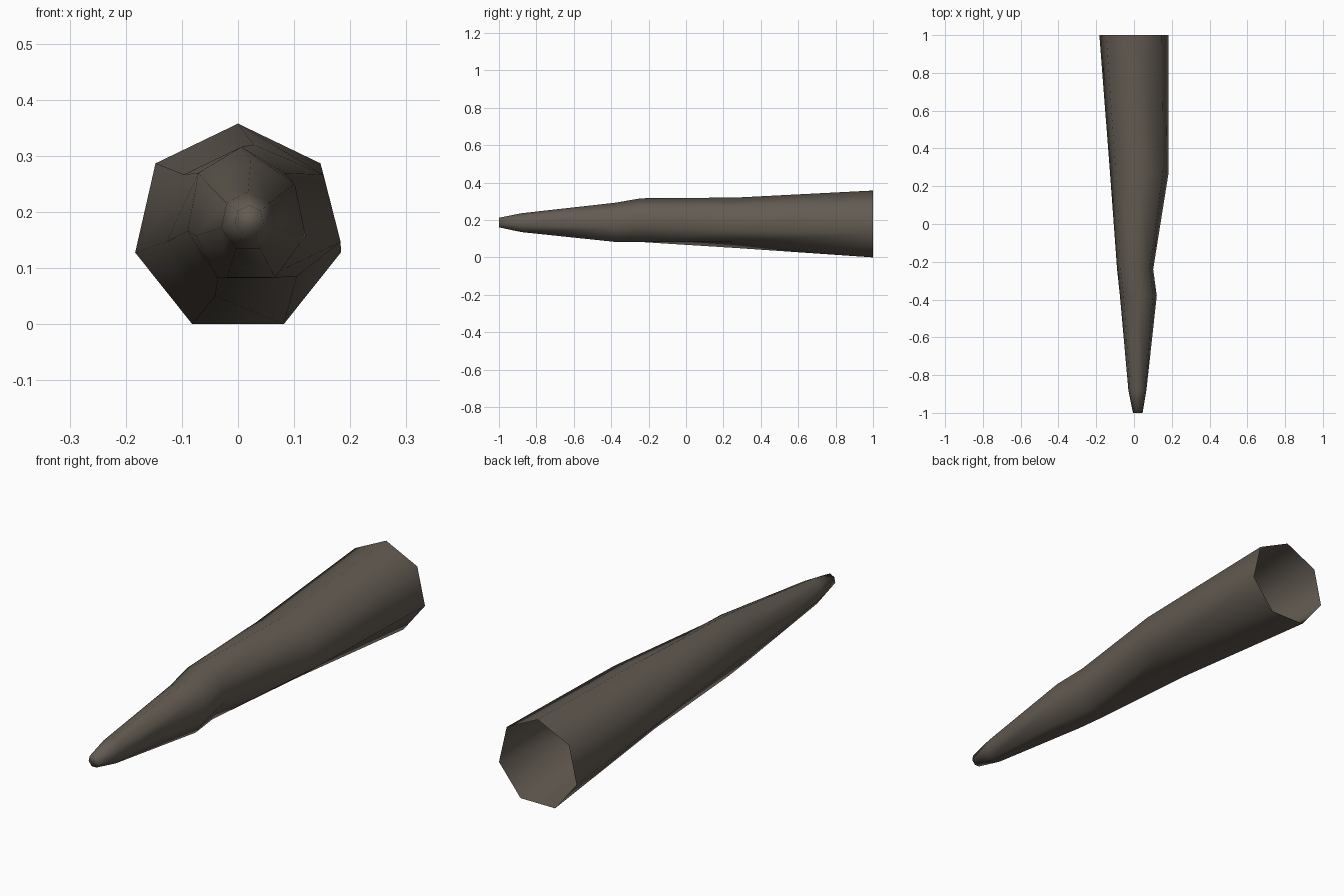
import bpy, bmesh, math

if "Cube" in bpy.data.objects:
    bpy.data.objects.remove(bpy.data.objects["Cube"])

SIDES = 7

# Cross-sections from open back to tip: y, centre x, centre z, radius x, radius z
RINGS = [
    (1.00, 0.000, 0.1694, 0.188, 0.188),
    (0.27, 0.028, 0.178, 0.159, 0.142),
    (-0.24, 0.006, 0.193, 0.098, 0.123),
    (-0.38, 0.023, 0.182, 0.100, 0.110),
    (-0.88, 0.018, 0.183, 0.049, 0.053),
    (-1.00, 0.020, 0.185, 0.026, 0.027),
]

mat = bpy.data.materials.new("dark grey brown")
mat.diffuse_color = (0.125, 0.105, 0.085, 1)
mat.use_nodes = True
mat.node_tree.nodes["Principled BSDF"].inputs["Base Color"].default_value = mat.diffuse_color

# Seven-sided tapering horn, lofted ring to ring
bm = bmesh.new()
loops = []
for y, cx, cz, rx, rz in RINGS:
    loop = []
    for i in range(SIDES):
        a = math.tau * i / SIDES
        loop.append(bm.verts.new((cx + rx * math.sin(a), y, cz + rz * math.cos(a))))
    loops.append(loop)

# Small dent in the lower right of the second ring
loops[1][3].co.z += 0.035
loops[1][3].co.x += 0.008

for a, b in zip(loops, loops[1:]):
    for i in range(SIDES):
        j = (i + 1) % SIDES
        bm.faces.new((a[i], a[j], b[j], b[i]))

# Closed tip; the wide back end stays open
bm.faces.new(loops[-1])
bmesh.ops.recalc_face_normals(bm, faces=bm.faces)
for f in bm.faces:
    f.smooth = True

mesh = bpy.data.meshes.new("horn")
bm.to_mesh(mesh)
bm.free()
mesh.materials.append(mat)
horn = bpy.data.objects.new("horn", mesh)
bpy.context.collection.objects.link(horn)
